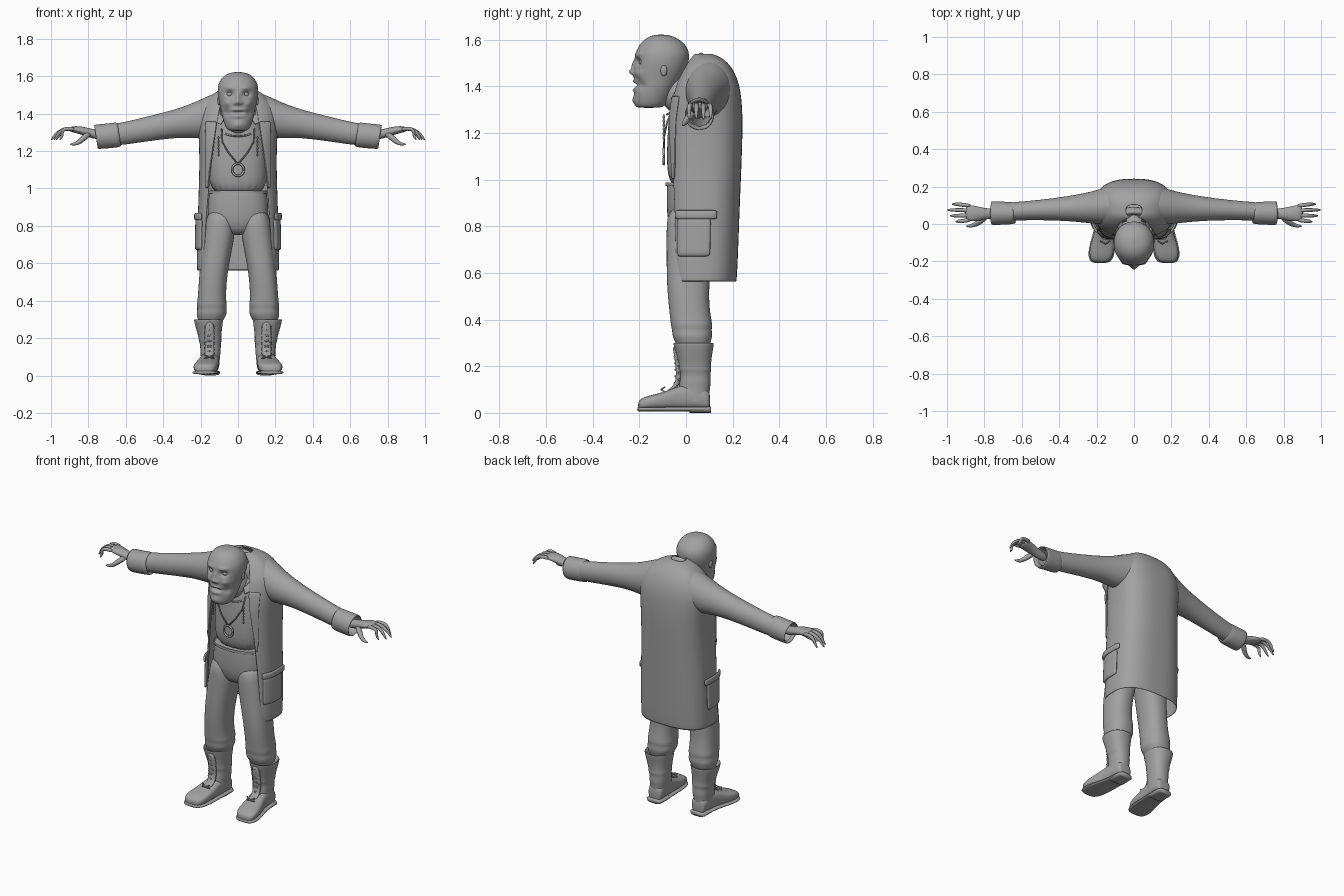
import bpy
import bmesh
from math import sin, cos, pi, tau, asin, copysign, exp
from mathutils import Vector

if "Cube" in bpy.data.objects:
    bpy.data.objects.remove(bpy.data.objects["Cube"])

grey = bpy.data.materials.new("plain_grey")
grey.use_nodes = True
GREY = (0.36, 0.36, 0.36, 1)
grey.diffuse_color = GREY
grey.node_tree.nodes["Principled BSDF"].inputs["Base Color"].default_value = GREY


# ---------- helpers ----------
def finish(name, bm, mirror=False, thick=0, subdiv=0):
    bmesh.ops.recalc_face_normals(bm, faces=bm.faces)
    mesh = bpy.data.meshes.new(name)
    bm.to_mesh(mesh)
    bm.free()
    mesh.materials.append(grey)
    mesh.shade_smooth()
    obj = bpy.data.objects.new(name, mesh)
    bpy.context.collection.objects.link(obj)
    if thick:
        mod = obj.modifiers.new("thickness", "SOLIDIFY")
        mod.thickness = thick
        mod.offset = 0
    if mirror:
        obj.modifiers.new("mirror", "MIRROR")
    if subdiv:
        mod = obj.modifiers.new("smooth", "SUBSURF")
        mod.levels = mod.render_levels = subdiv
    return obj


def loft(name, rings, closed=True, caps=True, **options):
    """Skin a list of equal point rings."""
    bm = bmesh.new()
    rows = [[bm.verts.new(p) for p in ring] for ring in rings]
    count = len(rows[0])
    for low, high in zip(rows, rows[1:]):
        for i in range(count if closed else count - 1):
            j = (i + 1) % count
            bm.faces.new((low[i], low[j], high[j], high[i]))
    if closed and caps:
        bm.faces.new(rows[0])
        bm.faces.new(rows[-1])
    return finish(name, bm, **options)


def power(value, e):
    return copysign(abs(value) ** e, value)


def oval(ru, rv, e=1.0, n=20):
    return [(ru * power(sin(tau * i / n), e), -rv * power(cos(tau * i / n), e)) for i in range(n)]


def level(z, cx, rx, front, back, e=0.85):
    """Horizontal ring from its front and back y."""
    return [(cx + u, (front + back) / 2 + v, z) for u, v in oval(rx, (back - front) / 2, e)]


def slice_x(x, y, z, ry, rz, slant=0.0):
    return [(x + slant * v, y + u, z + v) for u, v in oval(ry, rz)]


def slice_y(y, cx, rx, low, top):
    return [(cx + u, y, (low + top) / 2 + v) for u, v in oval(rx, (top - low) / 2, 0.7)]


def tube(name, points, radii, n=8, **options):
    """Round tube along points, one radius per point."""
    pts = [Vector(p) for p in points]
    rings = []
    for i, p in enumerate(pts):
        along = pts[min(i + 1, len(pts) - 1)] - pts[max(i - 1, 0)]
        turn = along.to_track_quat("Z", "Y")
        r = radii[i] if isinstance(radii, (list, tuple)) else radii
        rings.append([p + turn @ Vector((u, v, 0)) for u, v in oval(r, r, n=n)])
    return loft(name, rings, **options)


def ball(name, centre, size, **options):
    bm = bmesh.new()
    bmesh.ops.create_uvsphere(bm, u_segments=20, v_segments=14, radius=1)
    for v in bm.verts:
        v.co = Vector(centre) + v.co * Vector(size)
    return finish(name, bm, **options)


# ---------- coat: z, half width, front, back, half opening ----------
COAT = [(0.55, .218, -.088, .215, .185), (0.85, .212, -.088, .225, .17),
        (1.1, .202, -.088, .236, .145), (1.25, .205, -.085, .24, .125),
        (1.35, .212, -.065, .235, .11), (1.42, .2, -.045, .222, .1),
        (1.48, .16, -.01, .195, .08), (1.52, .11, .02, .155, .05),
        (1.54, .04, .04, .1, .01)]
FULL = 0.75


def coat_row(z):
    for a, b in zip(COAT, COAT[1:]):
        if z <= b[0]:
            t = (z - a[0]) / (b[0] - a[0])
            return [p + (q - p) * t for p, q in zip(a, b)]
    return COAT[-1]


def coat_edge(z):
    row = coat_row(z)
    return asin((row[4] / row[1]) ** (1 / FULL))


def coat_point(a, z, grow=0.0):
    _, rx, front, back, _ = coat_row(z)
    return ((rx + grow) * power(sin(a), FULL),
            (front + back) / 2 - ((back - front) / 2 + grow) * power(cos(a), FULL), z)


def spread(a, b, n):
    return [a + (b - a) * i / (n - 1) for i in range(n)]


def patch(name, angles, heights, grow, thick):
    """Piece of cloth lying on the coat, mirrored to both sides."""
    rings = [[coat_point(a, z, grow) for a in spread(*angles(z), 9)] for z in heights]
    return loft(name, rings, closed=False, mirror=True, thick=thick, subdiv=1)


loft("coat", [[coat_point(a, row[0]) for a in spread(coat_edge(row[0]), tau - coat_edge(row[0]), 33)]
              for row in COAT], closed=False, thick=0.008, subdiv=2)
patch("lapel", lambda z: (coat_edge(z), coat_edge(z) + 0.1 + 0.9 * (z - 1)), spread(1.0, 1.36, 8), 0.007, 0.008)
patch("pocket", lambda z: (1.0, 1.72), spread(0.67, 0.84, 6), 0.008, 0.016)
patch("pocket_flap", lambda z: (0.95, 1.85), spread(0.83, 0.87, 3), 0.016, 0.014)

# Collar standing around the neck, folded over
collar = []
for grow, drop in ((-0.01, .03), (0, 0), (0.012, 0), (0.035, .035)):
    collar.append([((.105 + grow) * sin(a), -(.058 + grow) * cos(a), 1.445 - .1 * cos(a) - drop)
                   for a in spread(0.7, tau - 0.7, 25)])
loft("collar", collar, closed=False, thick=0.006, subdiv=1)

# ---------- sleeves and cuffs ----------
loft("sleeve", [slice_x(*r) for r in (
    (.04, .11, 1.40, .1, .13), (.13, .098, 1.39, .105, .122), (.22, .088, 1.366, .088, .1),
    (.32, .084, 1.35, .07, .077), (.5, .075, 1.315, .054, .066), (.64, .068, 1.288, .05, .06),
    (.74, .062, 1.28, .046, .054))], caps=False, mirror=True, subdiv=2)
loft("cuff", [slice_x(x, .058, z, ry, rz, .15) for x, z, ry, rz in (
    (.635, 1.288, .05, .06), (.637, 1.288, .06, .068), (.7, 1.28, .062, .066), (.76, 1.276, .066, .067),
    (.763, 1.276, .06, .06), (.72, 1.28, .05, .05))], caps=False, mirror=True, subdiv=1)

# ---------- hands ----------
loft("hand", [slice_x(*r) for r in (
    (.71, .055, 1.283, .026, .028), (.78, .055, 1.292, .027, .025), (.82, .054, 1.306, .036, .024),
    (.87, .058, 1.316, .045, .019), (.905, .06, 1.317, .042, .012))], mirror=True, subdiv=1)
for i, reach in enumerate((.955, .985, 1.0, .975)):
    y = .022 + .025 * i
    fan = .012 * (i - 1.5) * .5
    tube(f"finger_{i + 1}", [(.87, y, 1.315), (.91, y + fan / 2, 1.322), (.945, y + fan, 1.312),
                             (reach - .02, y + fan, 1.285), (reach, y + fan, 1.256)],
         (.012, .012, .011, .009, .004), mirror=True, subdiv=1)
tube("thumb", [(.79, .04, 1.295), (.82, .015, 1.275), (.845, -.002, 1.25), (.87, -.01, 1.237), (.9, -.012, 1.236)],
     (.016, .018, .014, .011, .004), mirror=True, subdiv=1)

# ---------- shirt, trousers, belt ----------
loft("shirt", [level(z, 0, *r) for z, *r in (
    (.95, .148, -.078, .12), (1.1, .16, -.085, .16), (1.25, .16, -.078, .18), (1.34, .13, -.065, .17),
    (1.42, .085, -.05, .12))], subdiv=2)
loft("trouser_hips", [level(z, 0, *r) for z, *r in (
    (.985, .15, -.08, .12), (.98, .156, -.083, .125), (.9, .164, -.085, .13), (.82, .165, -.08, .13),
    (.765, .1, -.055, .1), (.75, .04, -.02, .06))], subdiv=2)
loft("trouser_leg", [level(z, *r) for z, *r in (
    (.9, .09, .072, -.08, .125), (.78, .097, .085, -.085, .125), (.68, .112, .082, -.084, .115),
    (.56, .13, .076, -.084, .1), (.46, .138, .075, -.075, .1), (.4, .14, .077, -.068, .11),
    (.375, .14, .082, -.066, .114), (.355, .14, .077, -.06, .11), (.33, .141, .083, -.06, .115),
    (.3, .145, .07, -.045, .105), (.27, .15, .055, -.03, .095))], mirror=True, subdiv=2)
loft("belt", [level(z, 0, rx, -.09, .13) for z, rx in ((.972, .157), (.972, .161), (.988, .161), (.988, .155))],
     caps=False, subdiv=1)

# ---------- boots ----------
loft("boot_shaft", [level(z, *r) for z, *r in (
    (.27, .155, .062, -.035, .1), (.305, .157, .076, -.053, .118), (.298, .158, .08, -.057, .122),
    (.25, .155, .07, -.042, .112), (.2, .15, .06, -.033, .107), (.185, .149, .062, -.033, .11),
    (.165, .147, .055, -.026, .104), (.13, .147, .056, -.03, .108), (.11, .147, .052, -.03, .103),
    (.05, .15, .05, -.04, .1))], caps=False, mirror=True, subdiv=2)
FOOT = [(.104, .148, .036, .085), (.09, .148, .048, .11), (.03, .15, .05, .125), (-.03, .155, .052, .118),
        (-.09, .165, .062, .09), (-.15, .174, .067, .077), (-.19, .178, .056, .064), (-.206, .18, .036, .048)]
loft("boot_foot", [slice_y(y, cx, rx, .015, top) for y, cx, rx, top in FOOT], mirror=True, subdiv=2)
loft("boot_sole", [slice_y(y * 1.02, cx, rx + .006, .006, .026) for y, cx, rx, _ in FOOT], mirror=True, subdiv=1)
loft("boot_heel", [slice_y(y, .149, rx, 0, .028) for y, rx in ((.108, .04), (.098, .05), (.02, .052), (.016, .05))],
     mirror=True)
loft("boot_tongue", [level(z, .152, .025, y - .012, y + .012) for z, y in (
    (.295, -.05), (.2, -.03), (.14, -.03), (.11, -.045), (.085, -.09))], mirror=True, subdiv=1)
for i, z in enumerate(spread(.1, .27, 7)):
    y = -.044 - .12 * max(0, .13 - z) / .06 - .1 * max(0, z - .2)
    for side in (-1, 1):
        tube(f"boot_lace_{i}_{side}", [(.153 - .026 * side, y + .012, z - .01), (.153, y - .002, z),
                                       (.153 + .026 * side, y + .012, z + .01)], .004, n=6, mirror=True)

# ---------- head with modelled face ----------
head = loft("head", [level(z, 0, *r, e=.95) for z, *r in (
    (1.308, .04, -.2, -.12), (1.313, .058, -.218, -.09), (1.34, .073, -.224, -.072), (1.39, .088, -.222, -.045),
    (1.43, .094, -.224, -.02), (1.48, .107, -.225, .008), (1.53, .112, -.222, .018), (1.57, .103, -.208, .008),
    (1.605, .076, -.178, -.03), (1.62, .038, -.142, -.07), (1.622, .01, -.115, -.098))], subdiv=3)
bpy.context.view_layer.update()
face = bpy.data.meshes.new_from_object(head.evaluated_get(bpy.context.evaluated_depsgraph_get()))
head.modifiers.clear()
head.data = face
# Each bump: x, z, width, height, push in y
BUMPS = ((.045, 1.505, .02, .014, .022), (.045, 1.538, .03, .01, -.008), (0, 1.462, .015, .014, -.02),
         (0, 1.49, .01, .02, -.01), (.018, 1.456, .009, .008, -.008), (.06, 1.455, .02, .016, -.01),
         (0, 1.405, .03, .007, .02), (0, 1.422, .03, .006, -.007), (0, 1.385, .028, .008, -.008),
         (.062, 1.405, .018, .02, .012), (0, 1.34, .03, .018, -.008))
for v in face.vertices:
    if v.co.y < -.12:
        v.co.y += sum(d * exp(-((abs(v.co.x) - x) / w) ** 2 - ((v.co.z - z) / h) ** 2) for x, z, w, h, d in BUMPS)
ball("eye", (.043, -.186, 1.504), (.018, .016, .015), mirror=True)
ball("ear", (.102, -.095, 1.468), (.009, .014, .024), mirror=True)
ball("neck", (0, -.02, 1.365), (.075, .085, .085))

# ---------- necklaces ----------
tube("necklace", [(.088, -.05, 1.32), (.085, -.08, 1.25), (.05, -.093, 1.19), (.0, -.095, 1.13)], .004,
     n=6, mirror=True)
tube("choker", [(.085 * sin(a), -.02 - .062 * cos(a), 1.31 - .03 * cos(a)) for a in spread(-1.5, 1.5, 17)], .005, n=6)
tube("pendant_ring", [(.031 * sin(a), -.095, 1.1 + .033 * cos(a)) for a in spread(0, tau, 29)], .006, n=8)
for i in range(6):
    ball(f"hanging_bead_{i + 1}", (.104, -.095, 1.18 + .018 * i), (.005, .005, .01), mirror=True)
